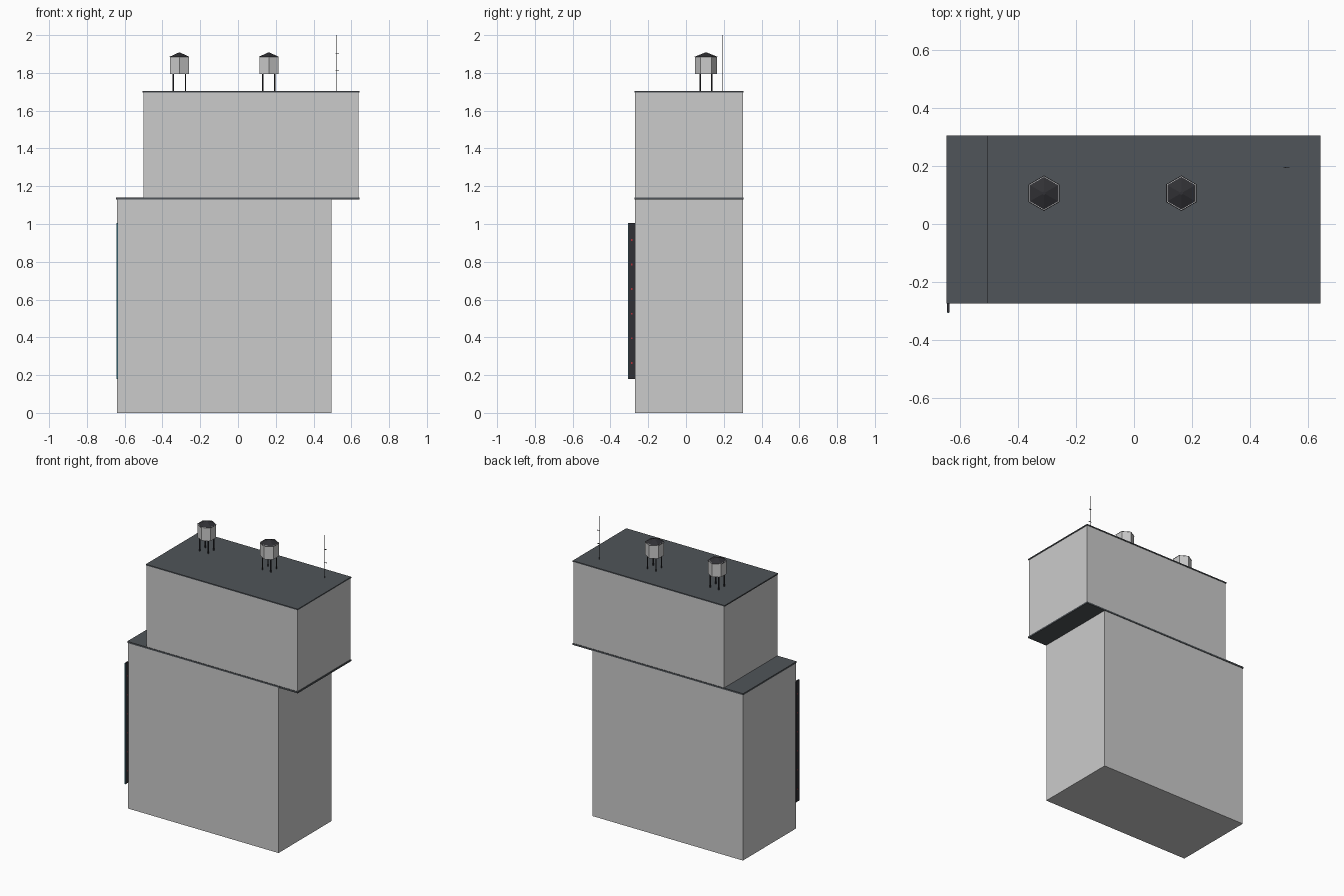
import bpy
from math import radians

if "Cube" in bpy.data.objects:
    bpy.data.objects.remove(bpy.data.objects["Cube"])


def material(name, rgb):
    m = bpy.data.materials.new(name)
    m.diffuse_color = (*rgb, 1)
    m.use_nodes = True
    m.node_tree.nodes["Principled BSDF"].inputs["Base Color"].default_value = m.diffuse_color
    return m


slate = material("slate", (0.08, 0.09, 0.10))
dark = material("dark_metal", (0.03, 0.03, 0.035))
blue = material("blue_trim", (0.12, 0.45, 0.60))
red = material("red_lamp", (0.45, 0.03, 0.04))


def finish(name, mat):
    ob = bpy.context.object
    ob.name = name
    if mat:
        ob.data.materials.append(mat)
    return ob


def box(name, x, y, z, mat=None):
    """Box from (min, max) pairs on each axis."""
    bpy.ops.mesh.primitive_cube_add(size=1, location=[sum(p) / 2 for p in (x, y, z)])
    ob = finish(name, mat)
    ob.scale = [p[1] - p[0] for p in (x, y, z)]
    bpy.ops.object.transform_apply(location=False, rotation=False, scale=True)
    return ob


def prism(name, x, y, z0, z1, r, top=None, sides=6, mat=None):
    """Upright prism or cone with a corner pointing along y."""
    bpy.ops.mesh.primitive_cone_add(vertices=sides, radius1=r, radius2=r if top is None else top,
                                    depth=z1 - z0, location=(x, y, (z0 + z1) / 2))
    return finish(name, mat)


# Stacked building blocks, the upper one shifted to the right
box("lower_block", (-0.641, 0.495), (-0.27, 0.302), (0, 1.13))
box("upper_block", (-0.50, 0.638), (-0.27, 0.302), (1.141, 1.70))

# Flat roofs and the dark underside of the overhang
box("middle_slab", (-0.645, 0.642), (-0.273, 0.305), (1.13, 1.141), slate)
box("upper_roof", (-0.505, 0.642), (-0.273, 0.305), (1.697, 1.705), slate)

# Two hexagonal water tanks on four legs
for i, tx in enumerate((-0.31, 0.163)):
    ty = 0.106
    prism(f"tank_body_{i}", tx, ty, 1.795, 1.887, 0.058)
    prism(f"tank_cap_{i}", tx, ty, 1.885, 1.907, 0.061, top=0.006, mat=dark)
    for sx in (-1, 1):
        for sy in (-1, 1):
            prism(f"tank_leg_{i}", tx + sx * 0.032, ty + sy * 0.03,
                  1.70, 1.797, 0.004, sides=6, mat=dark)

# Antenna mast with two tiny crossbars
prism("antenna_mast", 0.52, 0.195, 1.70, 2.0, 0.0018, mat=dark)
for z in (1.81, 1.90):
    box("antenna_crossbar", (0.515, 0.535), (0.194, 0.197), (z, z + 0.003), dark)

# Vertical sign blade on the front left corner, with a coloured edge
box("sign_panel", (-0.644, -0.636), (-0.304, -0.268), (0.18, 1.005), dark)
box("sign_edge", (-0.643, -0.637), (-0.306, -0.304), (0.18, 1.005), blue)

# Small plain lamps down both sides of the sign
for i in range(6):
    z = 0.26 + i * 0.13
    box("sign_lamp", (-0.6445, -0.6355), (-0.290, -0.284), (z, z + 0.01), red)
